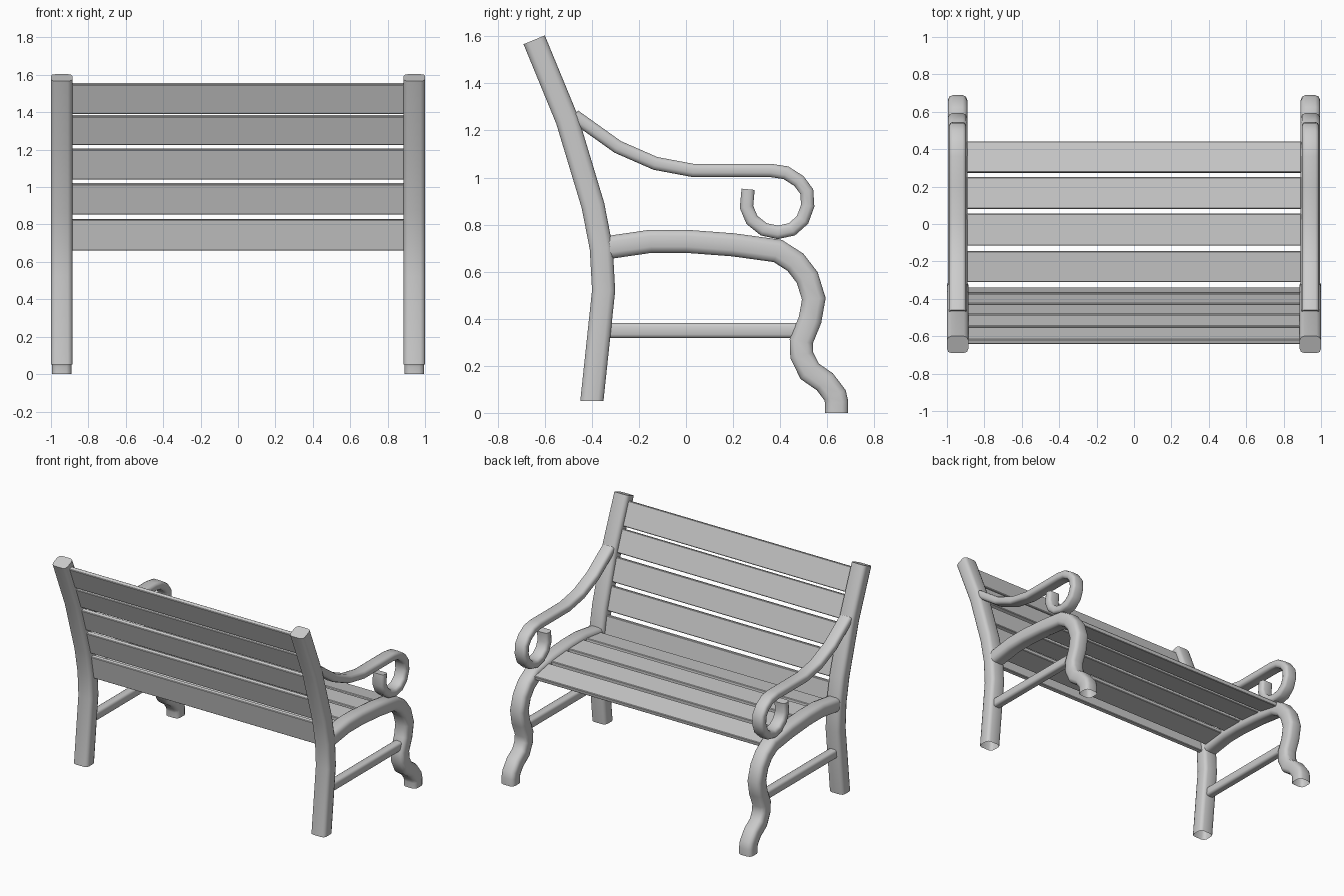
import bpy, bmesh, math
from mathutils import Vector

if "Cube" in bpy.data.objects:
    bpy.data.objects.remove(bpy.data.objects["Cube"])

SIDE_X = 0.943


def finish(bm, name, mirror=False, angle=50):
    bmesh.ops.recalc_face_normals(bm, faces=bm.faces)
    mesh = bpy.data.meshes.new(name)
    bm.to_mesh(mesh)
    bm.free()
    ob = bpy.data.objects.new(name, mesh)
    bpy.context.collection.objects.link(ob)
    bpy.ops.object.select_all(action='DESELECT')
    bpy.context.view_layer.objects.active = ob
    ob.select_set(True)
    bpy.ops.object.shade_smooth_by_angle(angle=math.radians(angle))
    if mirror:
        ob.modifiers.new("Mirror", 'MIRROR')
    return ob


def rounded_section(w, d, r):
    """Rounded rectangle: w across x, d across the path."""
    pts = []
    for cx, cy, start in ((1, 1, 0), (-1, 1, 90), (-1, -1, 180), (1, -1, 270)):
        for k in range(3):
            a = math.radians(start + 45 * k)
            pts.append((cx * (w / 2 - r) + r * math.cos(a),
                        cy * (d / 2 - r) + r * math.sin(a)))
    return pts


def sweep(name, path, w, d, r, cap_start=True, cap_end=True, flat_start=False):
    """Mitred sweep of a rounded section along a (y, z) path, mirrored in x."""
    bm = bmesh.new()
    p = [Vector(q) for q in path]
    dirs = [(b - a).normalized() for a, b in zip(p, p[1:])]
    rings = []
    for i, c in enumerate(p):
        a, b = dirs[max(i - 1, 0)], dirs[min(i, len(dirs) - 1)]
        t = (a + b).normalized()
        if i == 0 and flat_start:
            t = Vector((0, 1))
        n = Vector((-t.y, t.x)) / t.dot(b)
        rings.append([bm.verts.new((SIDE_X + u, c.x + n.x * v, c.y + n.y * v))
                      for u, v in rounded_section(w, d, r)])
    for r0, r1 in zip(rings, rings[1:]):
        for j in range(len(r0)):
            k = (j + 1) % len(r0)
            bm.faces.new((r0[j], r0[k], r1[k], r1[j]))
    if cap_start:
        bm.faces.new(rings[0])
    if cap_end:
        bm.faces.new(rings[-1])
    return finish(bm, name, mirror=True)


def slat(name, a, b, thick=0.03, half=0.895):
    """Flat board spanning x between two (y, z) edge points."""
    a, b = Vector(a), Vector(b)
    t = (b - a).normalized()
    n = Vector((-t.y, t.x)) * thick / 2
    bm = bmesh.new()
    ends = [[bm.verts.new((x, q.x, q.y)) for q in (a - n, b - n, b + n, a + n)]
            for x in (-half, half)]
    for j in range(4):
        k = (j + 1) % 4
        bm.faces.new((ends[0][j], ends[0][k], ends[1][k], ends[1][j]))
    bm.faces.new(ends[0])
    bm.faces.new(ends[1])
    bmesh.ops.recalc_face_normals(bm, faces=bm.faces)
    bmesh.ops.bevel(bm, geom=bm.edges[:], offset=0.004, segments=1, affect='EDGES')
    return finish(bm, name, angle=30)


# Back posts
sweep("back_post",
      [(-0.40, 0.05), (-0.35, 0.52), (-0.36, 0.70), (-0.395, 0.88),
       (-0.505, 1.245), (-0.645, 1.585)],
      0.114, 0.098, 0.024, cap_start=False, flat_start=True)

# Seat rail flowing into the front leg
sweep("front_leg",
      [(-0.335, 0.702), (-0.15, 0.729), (0.0, 0.729), (0.2, 0.714), (0.39, 0.688),
       (0.465, 0.64), (0.515, 0.575), (0.543, 0.485), (0.527, 0.395),
       (0.49, 0.305), (0.492, 0.245), (0.525, 0.177), (0.59, 0.132),
       (0.633, 0.075), (0.64, 0.045), (0.64, 0.0)],
      0.104, 0.098, 0.026, cap_end=False)

# Scrolled armrest
sweep("armrest",
      [(-0.475, 1.262), (-0.29, 1.13), (-0.13, 1.06), (0.03, 1.03), (0.20, 1.03),
       (0.36, 1.03), (0.425, 1.02), (0.48, 0.985), (0.513, 0.94), (0.517, 0.88),
       (0.495, 0.82), (0.45, 0.78), (0.39, 0.767), (0.33, 0.78), (0.28, 0.82),
       (0.257, 0.875), (0.264, 0.95)],
      0.09, 0.056, 0.018)

# Side stretcher
sweep("side_stretcher", [(-0.34, 0.35), (0.49, 0.35)], 0.06, 0.064, 0.015)

# Seat slats
for i, (a, b) in enumerate([
        ((-0.31, 0.715), (-0.145, 0.735)), ((-0.115, 0.737), (0.055, 0.737)),
        ((0.08, 0.735), (0.25, 0.722)), ((0.275, 0.718), (0.44, 0.687))]):
    slat(f"seat_slat_{i + 1}", a, b)

# Back slats
for i, (a, b) in enumerate([
        ((-0.353, 0.662), (-0.383, 0.828)), ((-0.39, 0.857), (-0.437, 1.018)),
        ((-0.443, 1.044), (-0.493, 1.203)), ((-0.50, 1.23), (-0.558, 1.38)),
        ((-0.567, 1.395), (-0.63, 1.553))]):
    slat(f"back_slat_{i + 1}", a, b)
